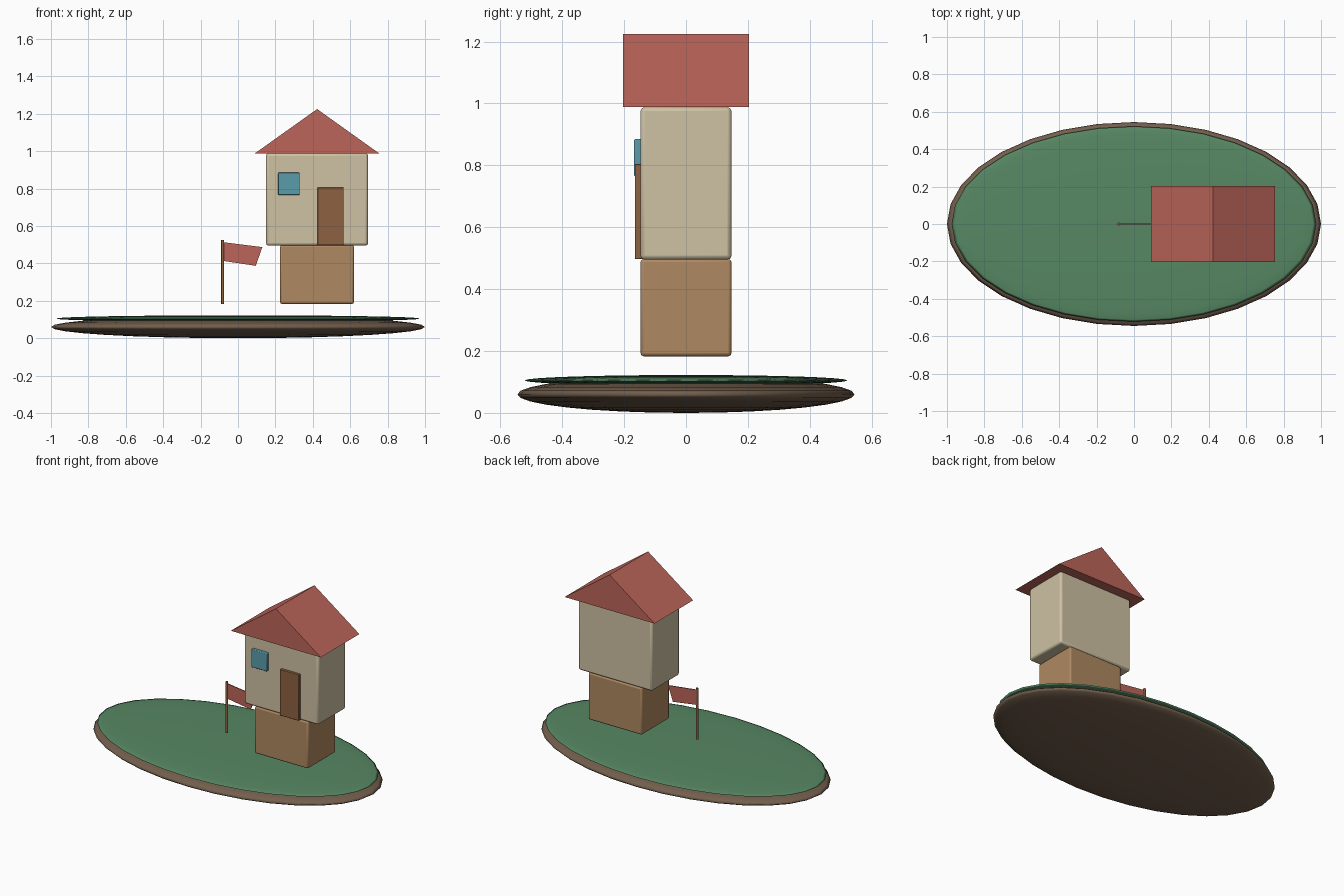
import bpy
import bmesh
import math

cube = bpy.data.objects.get("Cube")
if cube:
    bpy.data.objects.remove(cube, do_unlink=True)


def material(name, r, g, b):
    m = bpy.data.materials.new(name)
    m.use_nodes = True
    m.diffuse_color = (r, g, b, 1)
    bsdf = next(n for n in m.node_tree.nodes if n.type == 'BSDF_PRINCIPLED')
    bsdf.inputs["Base Color"].default_value = (r, g, b, 1)
    return m


RED = material("brick red", 0.50, 0.13, 0.10)
CREAM = material("cream wall", 0.62, 0.54, 0.37)
TAN = material("tan wood", 0.43, 0.25, 0.12)
BROWN = material("dark wood", 0.27, 0.12, 0.055)
BLUE = material("window blue", 0.10, 0.33, 0.41)
GREEN = material("grass green", 0.095, 0.245, 0.126)
EARTH = material("earth brown", 0.17, 0.113, 0.073)


def smooth(obj):
    bpy.ops.object.select_all(action='DESELECT')
    bpy.context.view_layer.objects.active = obj
    obj.select_set(True)
    bpy.ops.object.shade_smooth_by_angle(angle=math.radians(35))


def finish(name, mat):
    obj = bpy.context.object
    obj.name = obj.data.name = name
    obj.data.materials.append(mat)
    bpy.ops.object.transform_apply(location=False, rotation=False, scale=True)
    return obj


def ellipsoid(name, mat, z, size):
    bpy.ops.mesh.primitive_uv_sphere_add(segments=32, ring_count=16, radius=1, location=(0, 0, z))
    bpy.context.object.scale = size
    finish(name, mat)
    bpy.ops.object.shade_smooth()


def box(name, mat, low, high, bevel):
    centre = [(a + b) / 2 for a, b in zip(low, high)]
    bpy.ops.mesh.primitive_cube_add(size=1, location=centre)
    bpy.context.object.scale = [b - a for a, b in zip(low, high)]
    obj = finish(name, mat)
    mod = obj.modifiers.new("soft edges", 'BEVEL')
    mod.width = bevel
    mod.segments = 2
    smooth(obj)


def prism(name, mat, profile, y0, y1):
    """Extrude an (x, z) outline along y."""
    bm = bmesh.new()
    face = bm.faces.new([bm.verts.new((x, y0, z)) for x, z in profile])
    ext = bmesh.ops.extrude_face_region(bm, geom=[face])
    moved = [v for v in ext["geom"] if isinstance(v, bmesh.types.BMVert)]
    bmesh.ops.translate(bm, verts=moved, vec=(0, y1 - y0, 0))
    bmesh.ops.recalc_face_normals(bm, faces=bm.faces)
    mesh = bpy.data.meshes.new(name)
    bm.to_mesh(mesh)
    bm.free()
    mesh.materials.append(mat)
    bpy.context.collection.objects.link(bpy.data.objects.new(name, mesh))


# Island: earth below, thin grass lens on top
ellipsoid("island_earth", EARTH, 0.06, (1.0, 0.545, 0.06))
ellipsoid("island_grass", GREEN, 0.105, (0.975, 0.522, 0.0175))

# House
box("house_base", TAN, (0.225, -0.147, 0.183), (0.62, 0.147, 0.497), 0.01)
box("house_walls", CREAM, (0.15, -0.147, 0.495), (0.695, 0.147, 0.988), 0.013)
box("door", BROWN, (0.425, -0.165, 0.497), (0.565, -0.14, 0.805), 0.003)
box("window", BLUE, (0.215, -0.168, 0.765), (0.33, -0.14, 0.885), 0.004)
prism("roof", RED, [(0.09, 0.988), (0.755, 0.988), (0.423, 1.225)], -0.204, 0.204)

# Flag on its pole
bpy.ops.mesh.primitive_cylinder_add(vertices=12, radius=0.008, depth=0.342, location=(-0.082, 0, 0.354))
smooth(finish("flag_pole", BROWN))
prism("flag", RED, [(-0.078, 0.413), (0.095, 0.387), (0.13, 0.487), (-0.078, 0.513)], -0.003, 0.003)
